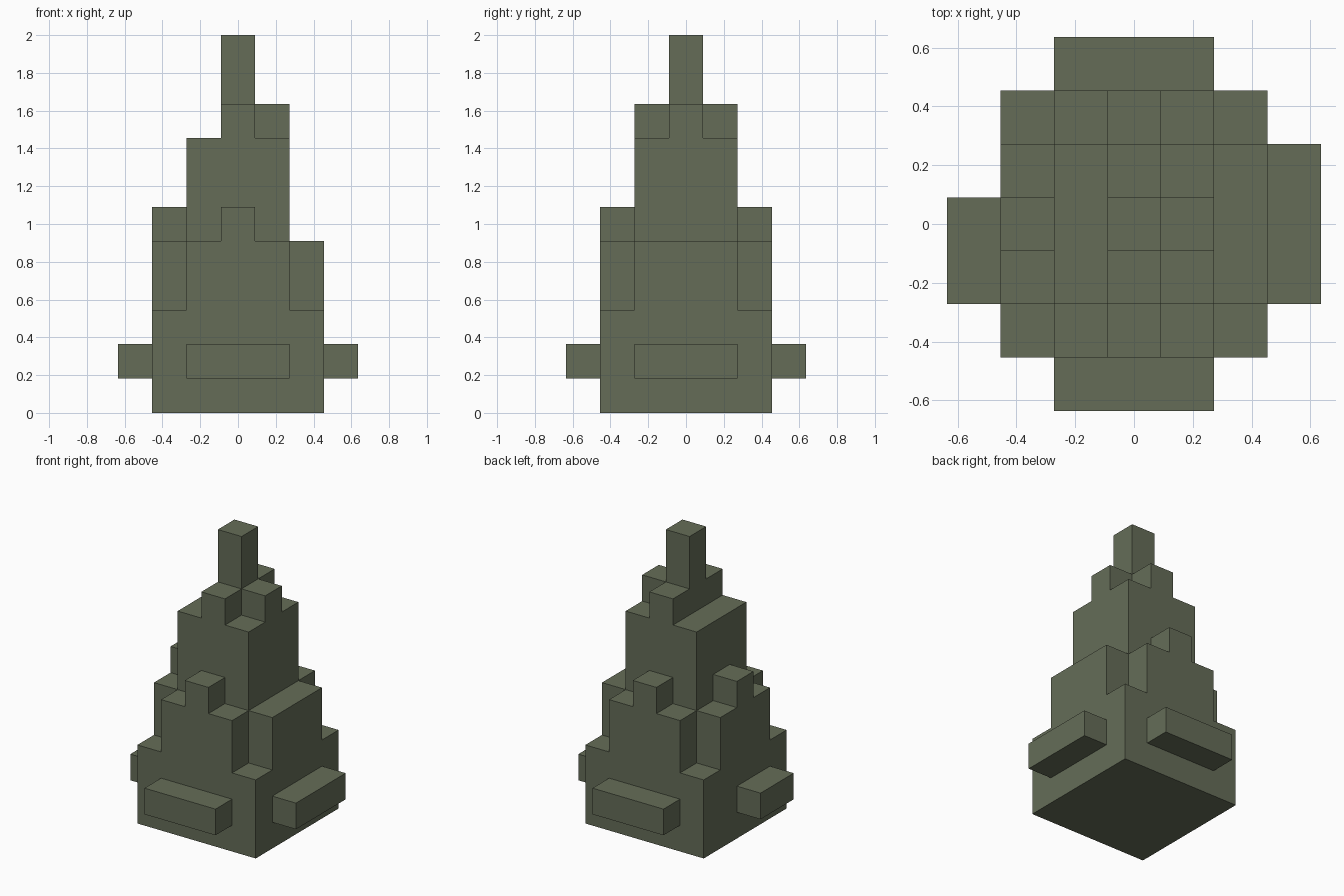
import bpy
import bmesh
import math
from itertools import product
from mathutils import Vector

if "Cube" in bpy.data.objects:
    bpy.data.objects.remove(bpy.data.objects["Cube"], do_unlink=True)

UNIT = 2 / 11  # size of one block

stone = bpy.data.materials.new("mossy_grey_green")
stone.use_nodes = True
colour = (0.13, 0.152, 0.097, 1)
stone.diffuse_color = colour
stone.node_tree.nodes["Principled BSDF"].inputs["Base Color"].default_value = colour


def block(x, y, z):
    """Cells in inclusive x and y ranges, from the lower to the upper z level."""
    return set(product(range(x[0], x[1] + 1), range(y[0], y[1] + 1), range(*z)))


def build(name, cells):
    """Make one closed shell around the cells, with flat areas merged."""
    bm = bmesh.new()
    for cell in cells:
        centre = Vector(cell) + Vector((0, 0, 0.5))
        for axis, sign in product(range(3), (-1, 1)):
            normal = Vector((0, 0, 0))
            normal[axis] = sign
            if tuple(int(c) for c in Vector(cell) + normal) in cells:
                continue
            side = Vector((0, 0, 0))
            side[(axis + 1) % 3] = 0.5
            up = normal.cross(side)
            mid = centre + normal / 2
            corners = (mid - side - up, mid + side - up, mid + side + up, mid - side + up)
            bm.faces.new([bm.verts.new(c * UNIT) for c in corners])
    bmesh.ops.remove_doubles(bm, verts=bm.verts, dist=0.001)
    bmesh.ops.dissolve_limit(bm, angle_limit=math.radians(1), verts=bm.verts, edges=bm.edges)
    bmesh.ops.recalc_face_normals(bm, faces=bm.faces)
    mesh = bpy.data.meshes.new(name)
    bm.to_mesh(mesh)
    bm.free()
    mesh.materials.append(stone)
    bpy.context.collection.objects.link(bpy.data.objects.new(name, mesh))


# Square base and inner core
tower = block((-2, 2), (-2, 2), (0, 3)) | block((-1, 1), (-1, 1), (3, 8))

# Buttress walls on all four sides, leaving the corners open
tower |= block((-2, 2), (-1, 1), (3, 5)) | block((-1, 1), (-2, 2), (3, 5))

# Single merlons on the front, back and -x walls
for x, y in ((0, -2), (0, 2), (-2, 0)):
    tower |= block((x, x), (y, y), (5, 6))

# Three-armed crown and central spire
tower |= block((0, 0), (-1, 1), (8, 9)) | block((0, 1), (0, 0), (8, 9))
tower |= block((0, 0), (0, 0), (9, 11))
build("stepped_tower", tower)

# Ledges around the base, the one on -x being shorter
build("front_ledge", block((-1, 1), (-3, -3), (1, 2)))
build("back_ledge", block((-1, 1), (3, 3), (1, 2)))
build("left_ledge", block((3, 3), (-1, 1), (1, 2)))
build("right_ledge", block((-3, -3), (-1, 0), (1, 2)))
